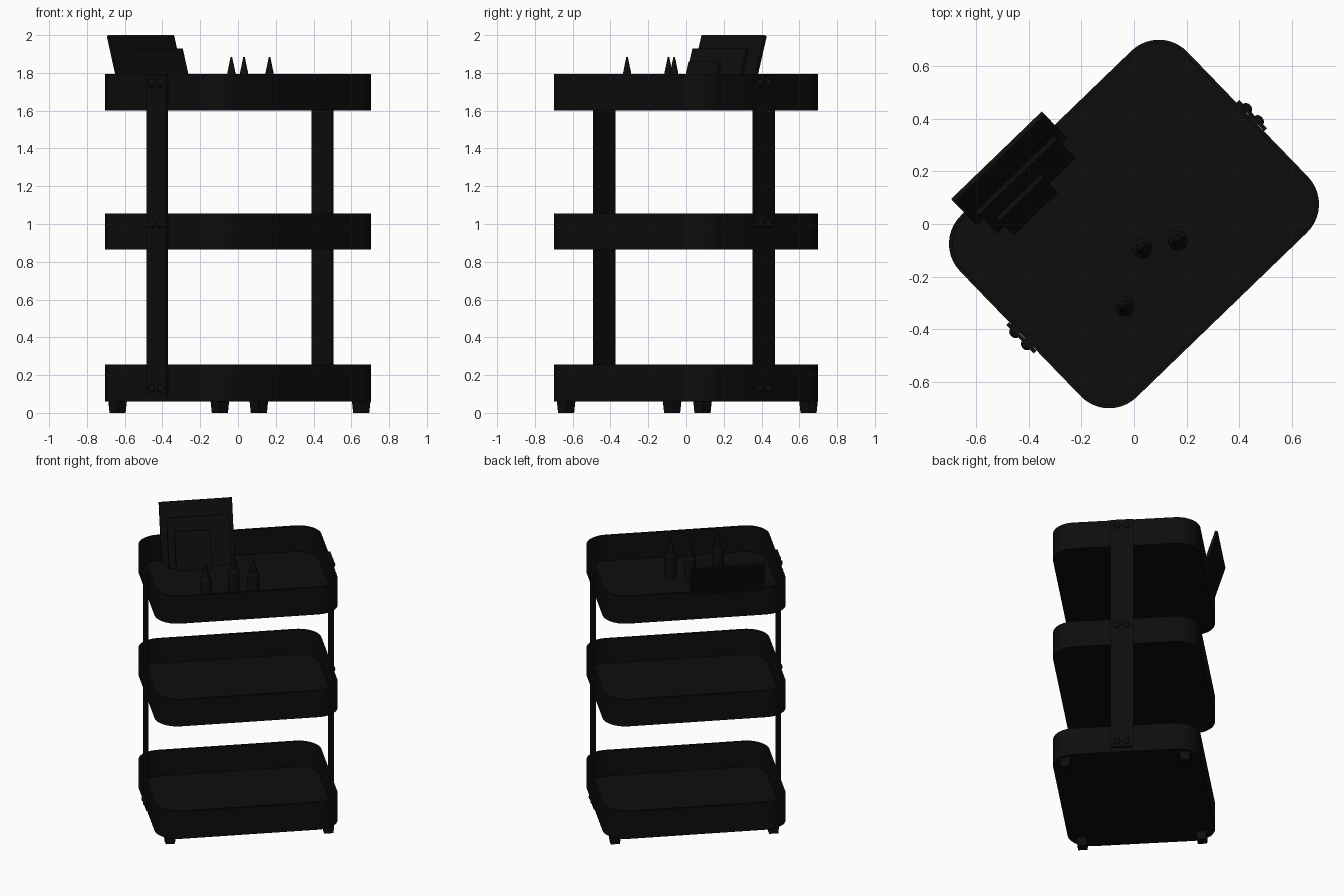
import bpy, bmesh, math
from mathutils import Matrix, Vector

cube = bpy.data.objects.get("Cube")
if cube:
    bpy.data.objects.remove(cube, do_unlink=True)

black = bpy.data.materials.new("black")
black.use_nodes = True
COLOR = (0.004, 0.004, 0.004, 1)
black.diffuse_color = COLOR
black.node_tree.nodes["Principled BSDF"].inputs["Base Color"].default_value = COLOR

# the whole trolley is turned about the vertical axis
TURN = Matrix.Rotation(math.radians(44), 4, 'Z')


def finish(name, bm, place=Matrix(), smooth=False):
    bmesh.ops.recalc_face_normals(bm, faces=bm.faces)
    mesh = bpy.data.meshes.new(name)
    bm.to_mesh(mesh)
    bm.free()
    mesh.transform(TURN @ place)
    mesh.materials.append(black)
    obj = bpy.data.objects.new(name, mesh)
    bpy.context.collection.objects.link(obj)
    if smooth:
        bpy.ops.object.select_all(action='DESELECT')
        obj.select_set(True)
        bpy.context.view_layer.objects.active = obj
        bpy.ops.object.shade_smooth_by_angle(angle=math.radians(35))
    return obj


def box(name, size, place):
    bm = bmesh.new()
    bmesh.ops.create_cube(bm, size=1)
    bmesh.ops.scale(bm, vec=size, verts=bm.verts)
    return finish(name, bm, place)


def ring(bm, inset, z, half=(0.60, 0.48), radius=0.15, steps=10):
    """Rounded rectangle of vertices."""
    verts = []
    for k, (sx, sy) in enumerate([(1, 1), (-1, 1), (-1, -1), (1, -1)]):
        for i in range(steps + 1):
            a = math.pi / 2 * (k + i / steps)
            verts.append(bm.verts.new((sx * (half[0] - radius) + (radius - inset) * math.cos(a),
                                       sy * (half[1] - radius) + (radius - inset) * math.sin(a), z)))
    return verts


def tray(name, z0, z1, wall=0.014):
    bm = bmesh.new()
    rings = [ring(bm, 0, z0), ring(bm, 0, z1), ring(bm, wall, z1), ring(bm, wall, z0 + wall)]
    for low, high in zip(rings, rings[1:]):
        for i in range(len(low)):
            j = (i + 1) % len(low)
            bm.faces.new((low[i], low[j], high[j], high[i]))
    bm.faces.new(rings[0])
    bm.faces.new(rings[-1])
    return finish(name, bm, smooth=True)


# trays
tray("bottom_tray", 0.06, 0.255)
tray("middle_tray", 0.865, 1.055)
tray("top_tray", 1.60, 1.795)

# side posts with paired screw heads
for side, label in ((1, "left"), (-1, "right")):
    box(label + "_post", (0.015, 0.15, 1.70), Matrix.Translation((side * 0.608, -0.014, 0.94)))
    for z in (0.13, 1.0, 1.745):
        for dv in (-0.032, 0.032):
            bm = bmesh.new()
            bmesh.ops.create_uvsphere(bm, u_segments=16, v_segments=8, radius=0.022)
            bmesh.ops.scale(bm, vec=(0.75, 1, 1), verts=bm.verts)
            finish(label + "_screw", bm,
                   Matrix.Translation((side * 0.615, -0.014 + dv, z)), smooth=True)

# tapered feet
for sx in (-1, 1):
    for sy in (-1, 1):
        bm = bmesh.new()
        bmesh.ops.create_cube(bm, size=1)
        bmesh.ops.scale(bm, vec=(0.07, 0.07, 0.065), verts=bm.verts)
        for v in bm.verts:
            if v.co.z < 0:
                v.co.x *= 0.86
                v.co.y *= 0.86
        finish("foot", bm, Matrix.Translation((sx * 0.52 + 0.01, sy * 0.39, 0.0325)))

# nozzle bottles, turned from a profile
PROFILE = [(0, 0), (0.038, 0), (0.038, 0.15), (0.034, 0.165), (0.023, 0.175),
           (0.021, 0.19), (0.004, 0.272), (0, 0.272)]
for x, y in ((-0.035, -0.312), (0.032, -0.093), (0.167, -0.063)):
    bm = bmesh.new()
    pts = [bm.verts.new((r, 0, z)) for r, z in PROFILE]
    edges = [bm.edges.new(pair) for pair in zip(pts, pts[1:])]
    bmesh.ops.spin(bm, geom=pts + edges, cent=(0, 0, 0), axis=(0, 0, 1),
                   angle=math.tau, steps=20)
    bmesh.ops.remove_doubles(bm, verts=bm.verts, dist=0.0005)
    spot = TURN.inverted() @ Vector((x, y, 1.613))
    finish("bottle", bm, Matrix.Translation(spot), smooth=True)

# flat boards leaning back on the tray rim: u from, u to, foot v, top z
LEAN = math.radians(17.5)
BASE = 1.614
for name, u0, u1, v, top in (("large_board", -0.434, 0.045, 0.412, 2.0),
                             ("medium_board", -0.40, 0.013, 0.335, 1.93),
                             ("small_board", -0.358, -0.126, 0.287, 1.86)):
    thick = 0.018
    height = (top - BASE) / math.cos(LEAN)
    place = (Matrix.Translation(((u0 + u1) / 2, v, BASE))
             @ Matrix.Rotation(-LEAN, 4, 'X')
             @ Matrix.Translation((0, thick / 2, height / 2)))
    box(name, (u1 - u0, thick, height), place)
